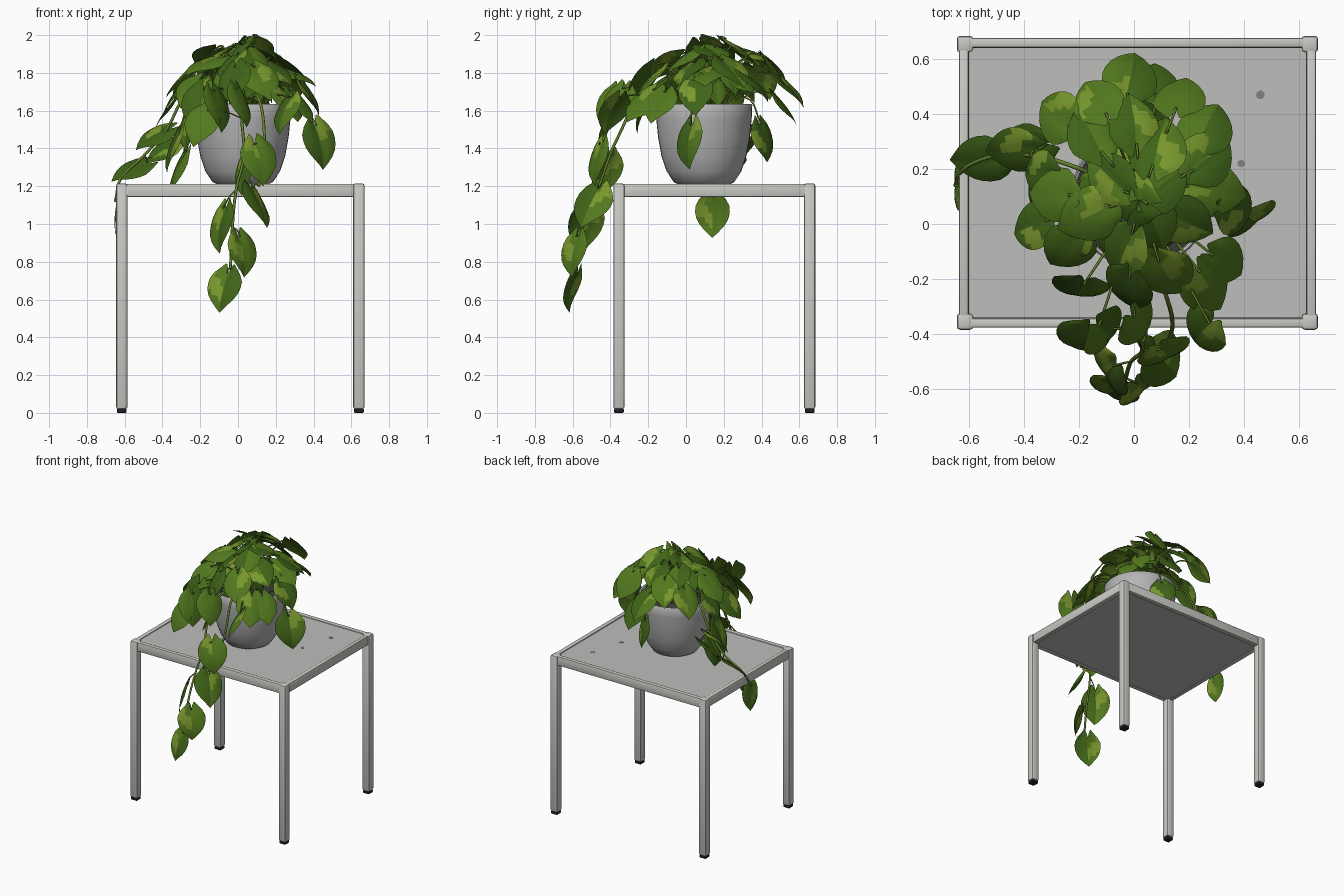
import bpy, bmesh, math, random
from mathutils import Vector, Matrix

random.seed(4)
if "Cube" in bpy.data.objects:
    bpy.data.objects.remove(bpy.data.objects["Cube"])


def material(name, rgb):
    m = bpy.data.materials.new(name)
    m.use_nodes = True
    m.diffuse_color = (*rgb, 1)
    m.node_tree.nodes["Principled BSDF"].inputs["Base Color"].default_value = (*rgb, 1)
    return m


METAL = material("pale metal", (0.59, 0.60, 0.56))
PANEL = material("panel grey", (0.51, 0.52, 0.50))
RUBBER = material("black rubber", (0.015, 0.015, 0.015))
POT = material("pot grey", (0.46, 0.46, 0.465))
SOIL = material("dark soil", (0.05, 0.05, 0.05))
STAIN = material("stain grey", (0.22, 0.22, 0.21))
GREEN = material("leaf green", (0.085, 0.19, 0.013))
DEEP = material("deep green", (0.05, 0.125, 0.009))
LIME = material("lime variegation", (0.19, 0.31, 0.026))
STEM = material("stem green", (0.13, 0.22, 0.025))


def finish(name, bm, mats, angle=None):
    mesh = bpy.data.meshes.new(name)
    bm.to_mesh(mesh)
    bm.free()
    obj = bpy.data.objects.new(name, mesh)
    bpy.context.collection.objects.link(obj)
    for m in mats:
        mesh.materials.append(m)
    if angle:
        bpy.ops.object.select_all(action="DESELECT")
        obj.select_set(True)
        bpy.context.view_layer.objects.active = obj
        bpy.ops.object.shade_smooth_by_angle(angle=math.radians(angle))
    return obj


def box(name, lo, hi, mat, bevel=0):
    lo, hi = Vector(lo), Vector(hi)
    bm = bmesh.new()
    size = Matrix.Diagonal((*(hi - lo), 1))
    bmesh.ops.create_cube(bm, size=1, matrix=Matrix.Translation((lo + hi) / 2) @ size)
    if bevel:
        bmesh.ops.bevel(bm, geom=bm.edges[:], offset=bevel, segments=2,
                        profile=0.5, affect="EDGES")
    return finish(name, bm, [mat], 40 if bevel else None)


def lathe(name, profile, center, mat, steps=40):
    bm = bmesh.new()
    verts = [bm.verts.new((r, 0, z)) for r, z in profile]
    edges = [bm.edges.new(p) for p in zip(verts, verts[1:])]
    bmesh.ops.spin(bm, geom=verts + edges, cent=(0, 0, 0), axis=(0, 0, 1),
                   angle=math.tau, steps=steps)
    bmesh.ops.remove_doubles(bm, verts=bm.verts, dist=0.0005)
    bmesh.ops.recalc_face_normals(bm, faces=bm.faces)
    obj = finish(name, bm, [mat], 50)
    obj.location = center
    return obj


# Table: legs with feet, four rails, and a panel over a thin dark seam
X0, X1, Y0, Y1, TOP, W = -0.645, 0.67, -0.385, 0.685, 1.215, 0.06
for sx, x in (("right", X0), ("left", X1 - W)):
    for sy, y in (("front", Y0), ("back", Y1 - W)):
        box(f"{sy}_{sx}_leg", (x, y, 0.02), (x + W, y + W, TOP), METAL, 0.012)
        box(f"{sy}_{sx}_foot", (x + .004, y + .004, 0),
            (x + W - .004, y + W - .004, 0.022), RUBBER, 0.006)
E, RAIL, LOW = 0.008, 0.034, 1.143
for n, y in (("front", Y0 + E), ("back", Y1 - E - RAIL)):
    box(n + "_rail", (X0 + W / 2, y, LOW), (X1 - W / 2, y + RAIL, TOP - .002), METAL, 0.007)
for n, x in (("right", X0 + E), ("left", X1 - E - RAIL)):
    box(n + "_rail", (x, Y0 + W / 2, LOW), (x + RAIL, Y1 - W / 2, TOP - .002), METAL, 0.007)
I = E + RAIL - .006
box("seam", (X0 + I, Y0 + I, LOW + .01), (X1 - I, Y1 - I, TOP - .012), RUBBER)
I += 0.008
box("table_panel", (X0 + I, Y0 + I, LOW + .002), (X1 - I, Y1 - I, TOP - .008), PANEL)
for x, y, r in ((.46, .47, .016), (.39, .22, .014)):
    lathe("panel_stain", [(r, 0), (r, .002), (0, .002)], (x, y, TOP - .008), STAIN, 10)

# Pot and soil
PC = Vector((0.025, 0.095, 0))
lathe("pot", [(0, 1.207), (.13, 1.207), (.16, 1.222), (.198, 1.28), (.225, 1.36),
              (.243, 1.46), (.253, 1.56), (.256, 1.63), (.25, 1.636), (.24, 1.63),
              (.235, 1.56), (.0, 1.56)], PC, POT)
lathe("soil", [(.236, 1.585), (.15, 1.6), (0, 1.605)], PC, SOIL)

# Trailing vines and leaf stalks share one curve object
stems = bpy.data.curves.new("stems", "CURVE")
stems.dimensions = "3D"
stems.bevel_depth = 0.006
stems.bevel_resolution = 1
stems.resolution_u = 5
stems.materials.append(STEM)
bpy.context.collection.objects.link(bpy.data.objects.new("stems", stems))


def stem(points, radius=1):
    s = stems.splines.new("BEZIER")
    s.bezier_points.add(len(points) - 1)
    for b, p in zip(s.bezier_points, points):
        b.co, b.radius = p, radius
        b.handle_left_type = b.handle_right_type = "AUTO"


VINES = [
    [(.02, 0, 1.6), (.03, -.2, 1.7), (.02, -.38, 1.56), (.03, -.46, 1.36),
     (-.01, -.5, 1.18), (-.03, -.56, .98), (-.04, -.6, .76)],
    [(-.08, .15, 1.6), (-.25, .22, 1.68), (-.38, .25, 1.5), (-.5, .25, 1.36),
     (-.62, .2, 1.24), (-.65, .14, 1.12)],
    [(.05, 0, 1.6), (.1, -.2, 1.68), (.14, -.36, 1.46), (.11, -.46, 1.2)],
]
for v in VINES:
    stem(v, 1.3)


# Heart-shaped leaf: lobes at the base, pointed tip, folded midrib
HALF = [.36, .78, .98, 1, .94, .8, .58, .3, .0]
leaves = bmesh.new()


def leaf(center, length, heading, tilt, roll):
    out = Vector((math.cos(heading), math.sin(heading), 0))
    t = out * math.cos(tilt) - Vector((0, 0, math.sin(tilt)))
    up_dir = out * math.sin(tilt) + Vector((0, 0, math.cos(tilt)))
    flat = t.cross(up_dir)
    n = up_dir * math.cos(roll) - flat * math.sin(roll)
    side = t.cross(n)
    base = Vector(center) - t * length * 0.45
    fold, droop = random.uniform(.05, .3), random.uniform(.2, .45)
    rows, last = [], len(HALF) - 1
    for i, h in enumerate(HALF):
        v = i / last
        row = []
        for j in range(-4, 5):
            u = j / 4
            along = v - .26 * math.sin(math.pi * min(abs(u) * .75, 1)) * (1 - v) ** 3
            up = fold * abs(u) * h * .45 - droop * (v - .4) ** 2 - .14 * (u * h) ** 2
            row.append(leaves.verts.new(base + length * (side * u * h * .45 + t * along + n * up)))
        rows.append(row)
    # lime streak on one half, deep green on the other half of some leaves
    lean, start = random.choice((-1, 1)), random.uniform(.2, .7)
    patch, shade = random.random() < .6, random.random()
    for i in range(last):
        for j in range(8):
            f = leaves.faces.new((rows[i][j], rows[i][j + 1], rows[i + 1][j + 1], rows[i + 1][j]))
            u, v = (j - 3.5) / 4 * lean, (i + .5) / last
            if patch and u > 0 and abs(v - start + u * .3) < .18:
                f.material_index = 2
            elif shade < .2 or (shade < .6 and u < 0):
                f.material_index = 1
    return base


# Leaf centres in hundredths, grouped by tier
CROWN = [(-16, 34, 189), (0, 38, 190), (9, 30, 192), (-3, 10, 192), (11, 15, 191),
         (-18, 2, 186), (8, -2, 188), (30, 12, 180), (28, 25, 181), (20, 0, 181),
         (-10, 18, 191), (-4, -11, 184)]
SKIRT = [(-1, 55, 172), (-14, 46, 182), (17, 48, 181), (-29, 40, 176), (27, 37, 175),
         (-31, 11, 177), (-35, 18, 167), (-38, -1, 160), (-25, -10, 171), (-3, -25, 175),
         (13, -20, 176), (28, -24, 164), (34, -15, 163), (38, 5, 168), (8, 53, 162)]
HANGING = [(-27, 3, 150), (44, 1, 142), (-20, -25, 161), (-35, 8, 140), (-33, 11, 128),
           (3, -37, 163), (24, -40, 159), (12, -48, 133), (-20, -42, 152), (-10, -40, 161),
           (2, -43, 127), (12, -51, 110), (-10, -54, 98), (3, -60, 84), (-8, -61, 65),
           (8, 42, 144), (-65, 14, 104)]
SPRAWL = [(-57, 23, 129), (-45, 26, 147), (-40, 28, 139)]

for tier, tilt, size in ((CROWN, 27, .22), (SKIRT, 48, .21), (HANGING, 66, .22), (SPRAWL, 32, .2)):
    for k, p in enumerate(tier):
        c = Vector(p) / 100
        away = c - PC
        heading = math.atan2(away.y, away.x) + random.uniform(-.3, .3)
        roll = random.uniform(-.45, .45)
        lift = random.uniform(-10, 10)
        if tier is SPRAWL:
            heading, roll = math.pi + .1, .5
        elif tier is HANGING and c.y < -.35:
            heading = -math.pi / 2 + (.75 if k % 2 else -.75)
        elif c.x < -.6:
            heading, roll, lift = math.pi, 0, 18
        base = leaf(c, size * random.uniform(.92, 1.1), heading,
                    math.radians(tilt + lift), roll)
        # stalk from the nearest vine, or from the soil
        if c.z < 1.56 and (c.y < -.3 or c.x < -.38):
            root = min((Vector(q) for v in VINES for q in v), key=lambda q: (q - base).length)
            stem([root, (root + base) / 2 + Vector((0, 0, .015)), base], .7)
        else:
            root = PC + Vector((base.x - PC.x, base.y - PC.y, 0)) * .3 + Vector((0, 0, 1.59))
            mid = root.lerp(base, .6)
            mid.z = max(base.z, 1.66) + .01
            stem([root, mid, base], .8)

# Small inner leaves that fill the canopy
for k in range(13):
    a = k * 2.4
    r = random.uniform(.15, .3)
    c = PC + Vector((r * math.cos(a), r * math.sin(a), 1.87 - r * .55 + random.uniform(-.07, .01)))
    base = leaf(c, random.uniform(.15, .19), a, math.radians(random.uniform(30, 65)),
                random.uniform(-.5, .5))
    stem([PC + Vector((math.cos(a) * .08, math.sin(a) * .08, 1.59)), base], .7)

finish("leaves", leaves, [GREEN, DEEP, LIME], 60)
